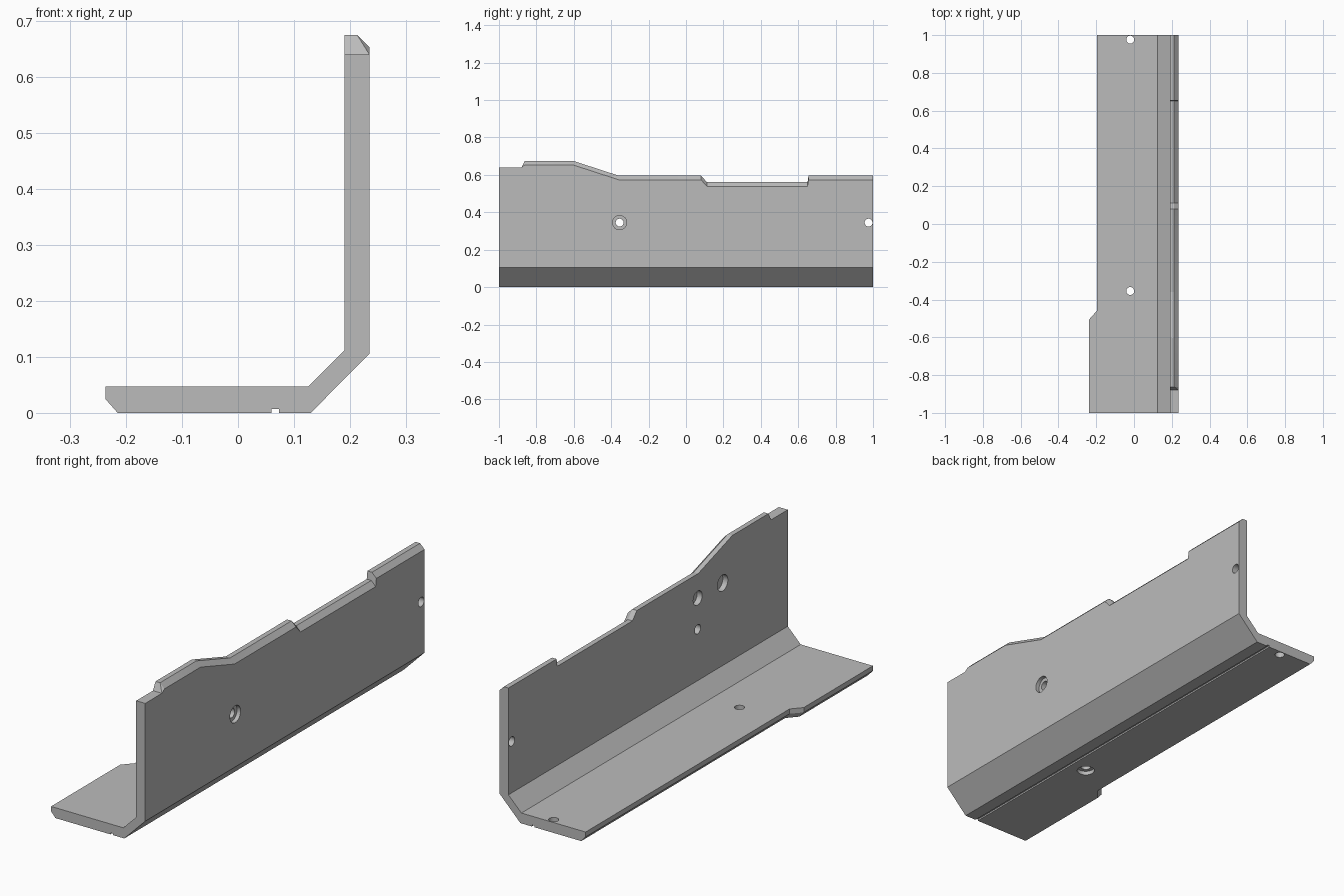
import bpy, bmesh, math
from mathutils import Matrix

cube = bpy.data.objects.get("Cube")
if cube:
    bpy.data.objects.remove(cube)

grey = bpy.data.materials.new("plain grey")
grey.use_nodes = True
colour = (0.5, 0.5, 0.5, 1)
grey.diffuse_color = colour
grey.node_tree.nodes["Principled BSDF"].inputs["Base Color"].default_value = colour


def add_object(name, bm):
    mesh = bpy.data.meshes.new(name)
    bm.to_mesh(mesh)
    bm.free()
    mesh.materials.append(grey)
    obj = bpy.data.objects.new(name, mesh)
    bpy.context.collection.objects.link(obj)
    return obj


IN, OUT, THICK, CUT = 0.19, 0.235, 0.047, 0.022


def section(y, top, left, chamfer):
    """Angle cross-section: wall, sloped corner, base with a groove below."""
    outline = [
        (left, THICK), (0.125, THICK), (IN, 0.112), (IN, top),
        (OUT - chamfer, top), (OUT, top - chamfer), (OUT, 0.106), (0.13, 0),
        (0.073, 0), (0.073, 0.007), (0.06, 0.007), (0.06, 0),
        (left + CUT, 0), (left, 0.025),
    ]
    return [(x, y, z) for x, z in outline]


# Stations along the length: y, wall top, base edge, top chamfer
WIDE, SLIM = -0.237, -0.197
stations = [
    (-1, 0.64, WIDE, 0), (-0.88, 0.64, WIDE, 0), (-0.862, 0.675, WIDE, CUT),
    (-0.603, 0.675, WIDE, CUT), (-0.505, 0.643, WIDE, CUT),
    (-0.46, 0.628, SLIM, CUT), (-0.36, 0.596, SLIM, CUT),
    (0.08, 0.596, SLIM, CUT), (0.112, 0.561, SLIM, CUT),
    (0.65, 0.561, SLIM, CUT), (0.655, 0.596, SLIM, CUT), (1, 0.596, SLIM, CUT),
]

# Loft the bracket through the stations
bm = bmesh.new()
rings = [[bm.verts.new(p) for p in section(*s)] for s in stations]
for a, b in zip(rings, rings[1:]):
    for i in range(len(a)):
        j = (i + 1) % len(a)
        bm.faces.new((a[i], a[j], b[j], b[i]))
bm.faces.new(rings[0])
bm.faces.new(rings[-1])
bmesh.ops.remove_doubles(bm, verts=bm.verts, dist=0.0001)
bmesh.ops.recalc_face_normals(bm, faces=bm.faces)
bmesh.ops.dissolve_limit(bm, angle_limit=0.01, verts=bm.verts, edges=bm.edges)
bracket = add_object("angle_bracket", bm)


def drill(centre, radius, depth, axis):
    """Cut a round hole centred at a point, along x or z."""
    bm = bmesh.new()
    turn = Matrix.Rotation(math.pi / 2, 4, "Y") if axis == "x" else Matrix()
    bmesh.ops.create_cone(bm, cap_ends=True, segments=32, radius1=radius,
                          radius2=radius, depth=depth,
                          matrix=Matrix.Translation(centre) @ turn)
    cutter = add_object("hole_cutter", bm)
    cutter.hide_render = True
    mod = bracket.modifiers.new("hole", "BOOLEAN")
    mod.operation = "DIFFERENCE"
    mod.solver = "EXACT"
    mod.object = cutter
    bpy.ops.object.modifier_apply(modifier=mod.name)
    bpy.data.objects.remove(cutter)


bpy.ops.object.select_all(action="DESELECT")
bpy.context.view_layer.objects.active = bracket
bracket.select_set(True)

# Through holes with counterbores on the outer side, plus end holes
for y in (-0.355, 0.976):
    drill((0.21, y, 0.345), 0.021, 0.2, "x")
    drill((-0.02, y, 0.02), 0.021, 0.2, "z")
drill((OUT, -0.355, 0.345), 0.038, 0.036, "x")
drill((-0.02, -0.355, 0), 0.038, 0.036, "z")

# Blind pockets on the inner face of the wall
drill((IN, -0.355, 0.486), 0.032, 0.05, "x")
drill((IN, -0.534, 0.486), 0.037, 0.05, "x")

bpy.ops.object.shade_smooth_by_angle(angle=math.radians(14))
